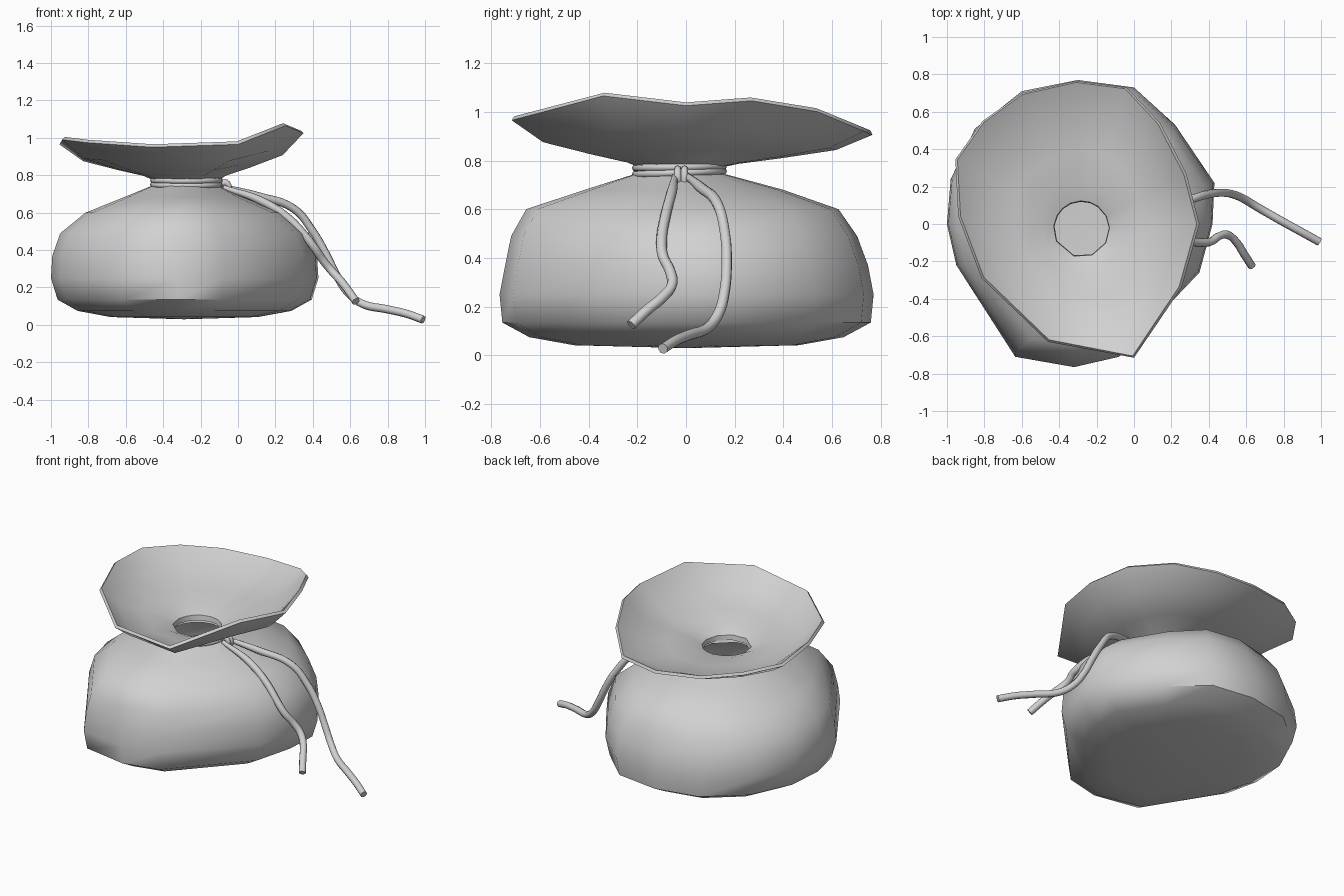
import bpy, bmesh, math
from mathutils import Vector

cube = bpy.data.objects.get("Cube")
if cube:
    bpy.data.objects.remove(cube, do_unlink=True)

cloth = bpy.data.materials.new("grey cloth")
cloth.use_nodes = True
GREY = (0.64, 0.64, 0.64, 1)
cloth.diffuse_color = GREY
cloth.node_tree.nodes["Principled BSDF"].inputs["Base Color"].default_value = GREY

CENTER = Vector((-0.29, 0))
NECK = Vector((-0.28, -0.027))
NECK_R, NECK_Z = 0.166, 0.77


def finish(obj, angle):
    """Apply modifiers, set the material and smooth the shading."""
    bpy.ops.object.select_all(action='DESELECT')
    obj.select_set(True)
    bpy.context.view_layer.objects.active = obj
    if obj.type == 'CURVE' or obj.modifiers:
        bpy.ops.object.convert(target='MESH')
        obj = bpy.context.object
    obj.data.materials.clear()
    obj.data.materials.append(cloth)
    bpy.ops.object.shade_smooth_by_angle(angle=math.radians(angle))


def loft(name, rings, floor=None):
    """Skin a stack of rings upward, optionally closed below by a floor point."""
    bm = bmesh.new()
    loops = [[bm.verts.new(p) for p in ring] for ring in rings]
    n = len(loops[0])
    for low, high in zip(loops, loops[1:]):
        for i in range(n):
            j = (i + 1) % n
            bm.faces.new((low[i], low[j], high[j], high[i]))
    if floor:
        tip = bm.verts.new(floor)
        for i in range(n):
            bm.faces.new((loops[0][(i + 1) % n], loops[0][i], tip))
    mesh = bpy.data.meshes.new(name)
    bm.to_mesh(mesh)
    bm.free()
    obj = bpy.data.objects.new(name, mesh)
    bpy.context.collection.objects.link(obj)
    shell = obj.modifiers.new("cloth thickness", 'SOLIDIFY')
    shell.thickness = 0.02
    shell.offset = -1
    finish(obj, 50)


def neck_point(x, y):
    return NECK + (Vector((x, y)) - NECK).normalized() * NECK_R


# Full round pouch: its plan scaled in x and y, and shifted in y, at each height
plan = [(0.42, 0), (0.43, 0.22), (0.22, 0.53), (0, 0.73), (-0.3, 0.77),
        (-0.6, 0.71), (-0.85, 0.51), (-0.98, 0.24), (-1, 0), (-0.95, -0.22),
        (-0.635, -0.71), (-0.32, -0.765), (-0.08, -0.71), (0.35, -0.26)]
levels = [(0.042, 0.55, 0.6, 0), (0.075, 0.8, 0.84, 0), (0.135, 0.95, 0.985, 0),
          (0.25, 1, 1, 0), (0.37, 0.99, 0.97, 0), (0.49, 0.93, 0.925, -0.01),
          (0.6, 0.74, 0.835, -0.017), (0.68, 0.46, 0.53, -0.01)]
rings = [[(CENTER.x + (x - CENTER.x) * sx, y * sy + dy, z) for x, y in plan]
         for z, sx, sy, dy in levels]
rings.append([(*neck_point(x, y), NECK_Z - 0.02) for x, y in plan])
loft("pouch_body", rings, floor=(CENTER.x, 0, 0.03))

# Flared mouth: a short collar, a shallow cone, then an uneven upturned rim
rim = [(0.35, 0, 1.025), (0.28, 0.27, 1.045), (0.14, 0.54, 1.0),
       (-0.04, 0.73, 0.92), (-0.31, 0.765, 0.905), (-0.6, 0.7, 0.92),
       (-0.81, 0.55, 0.945), (-0.955, 0.345, 0.965), (-0.94, 0.04, 0.99),
       (-0.815, -0.29, 0.975), (-0.46, -0.63, 0.95), (0, -0.715, 0.965),
       (0.255, -0.34, 1.065)]
rings = [[(*neck_point(x, y), NECK_Z - 0.02) for x, y, z in rim]]
for t, rise in ((0, 0), (0.12, 0.12), (0.4, 0.29), (0.76, 0.54), (1, 1)):
    ring = []
    for x, y, z in rim:
        p = neck_point(x, y).lerp(Vector((x, y)), t)
        ring.append((p.x, p.y, NECK_Z + (z - NECK_Z) * rise))
    rings.append(ring)
loft("flared_mouth", rings)

# Cord wound twice around the neck
for k, (z, tilt) in enumerate(((0.75, 2), (0.773, 1))):
    bpy.ops.mesh.primitive_torus_add(
        major_radius=0.18, minor_radius=0.015, major_segments=28, minor_segments=8,
        location=(-0.275, -0.027, z), rotation=(math.radians(tilt), 0, 0))
    ring = bpy.context.object
    ring.name = f"neck_cord_{k + 1}"
    finish(ring, 60)

# Small knot loops on the side of the neck
for k, y in enumerate((-0.034, -0.006)):
    bpy.ops.mesh.primitive_torus_add(
        major_radius=0.028, minor_radius=0.015, major_segments=16, minor_segments=8,
        location=(-0.07, y, 0.728), rotation=(math.pi / 2, 0, 0))
    knot = bpy.context.object
    knot.name = f"knot_loop_{k + 1}"
    knot.scale = (0.9, 1.2, 1)
    finish(knot, 60)


def cord(name, points):
    curve = bpy.data.curves.new(name, 'CURVE')
    curve.dimensions = '3D'
    curve.bevel_depth = 0.022
    curve.bevel_resolution = 2
    curve.resolution_u = 6
    curve.use_fill_caps = True
    spline = curve.splines.new('BEZIER')
    spline.bezier_points.add(len(points) - 1)
    for bp, p in zip(spline.bezier_points, points):
        bp.co = p
        bp.handle_left_type = bp.handle_right_type = 'AUTO'
    # Slimmer where the cord leaves the knot
    spline.bezier_points[0].radius = 0.6
    obj = bpy.data.objects.new(name, curve)
    bpy.context.collection.objects.link(obj)
    finish(obj, 50)


# Two loose ends hanging down the side
cord("short_cord_end", [
    (-0.08, -0.045, 0.735), (0.12, -0.06, 0.665), (0.27, -0.085, 0.57),
    (0.36, -0.1, 0.475), (0.41, -0.095, 0.41), (0.455, -0.065, 0.345),
    (0.5, -0.058, 0.29), (0.55, -0.1, 0.235), (0.585, -0.155, 0.19),
    (0.63, -0.225, 0.125)])
cord("long_cord_end", [
    (-0.08, 0, 0.74), (0.1, 0.06, 0.69), (0.3, 0.13, 0.62),
    (0.4, 0.16, 0.5), (0.47, 0.167, 0.38), (0.53, 0.158, 0.26),
    (0.585, 0.135, 0.175), (0.66, 0.09, 0.115), (0.8, 0.01, 0.083),
    (0.9, -0.045, 0.06), (0.99, -0.095, 0.028)])
